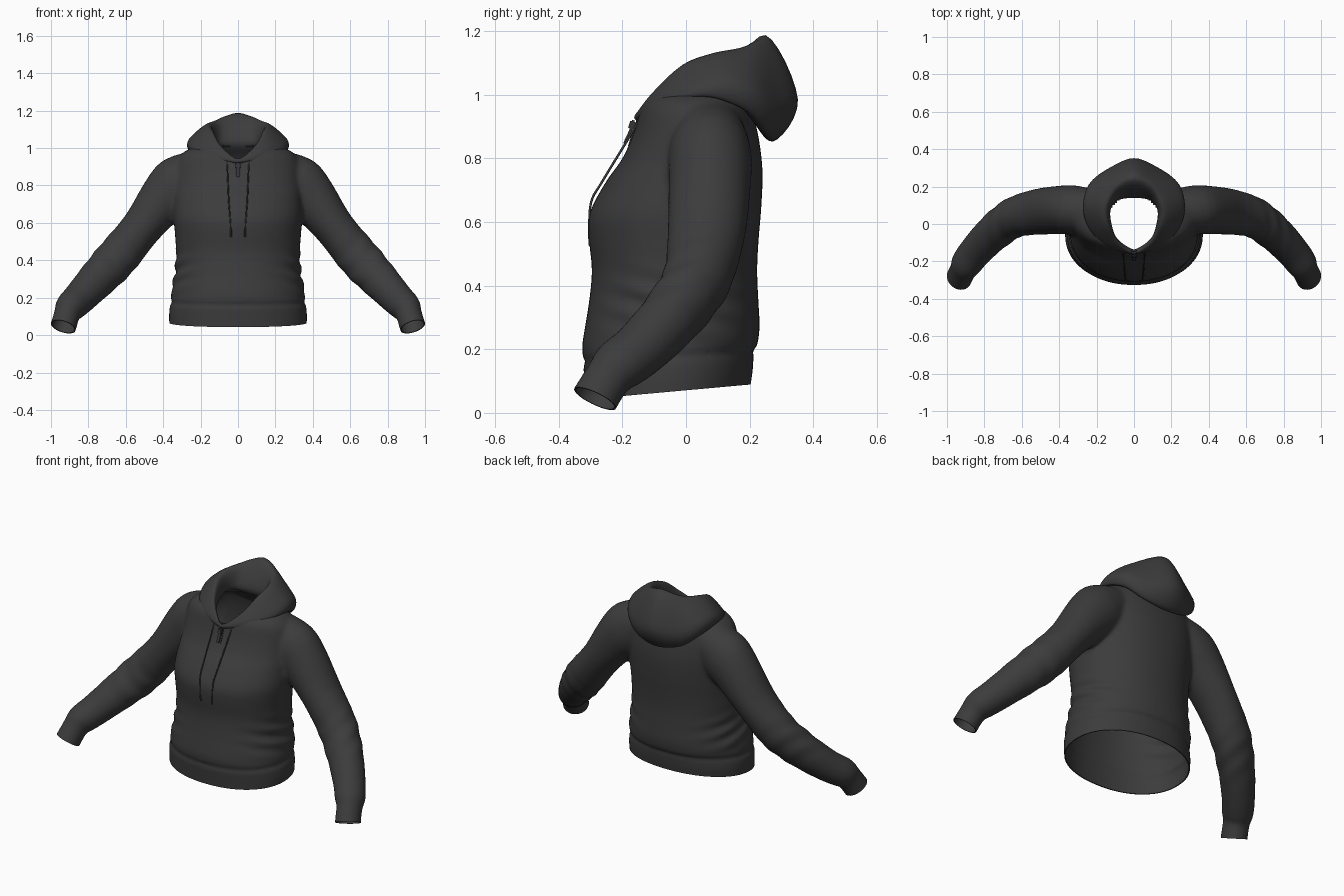
import bpy, bmesh, math
from mathutils import Vector

if "Cube" in bpy.data.objects:
    bpy.data.objects.remove(bpy.data.objects["Cube"])


def material(name, rgb):
    m = bpy.data.materials.new(name)
    m.diffuse_color = (*rgb, 1)
    m.use_nodes = True
    m.node_tree.nodes["Principled BSDF"].inputs["Base Color"].default_value = m.diffuse_color
    return m


FABRIC = material("charcoal fabric", (0.045, 0.045, 0.045))
TRIM = material("dark trim", (0.035, 0.035, 0.037))


def spline(keys, steps, cyclic=False):
    """Smooth curve through the keys (any number of dimensions)."""
    n, out = len(keys), []
    at = (lambda i: keys[i % n]) if cyclic else (lambda i: keys[max(0, min(n - 1, i))])
    for i in range(n if cyclic else n - 1):
        p0, p1, p2, p3 = (Vector(at(i + k)) for k in (-1, 0, 1, 2))
        for s in range(steps):
            t = s / steps
            out.append(0.5 * (2 * p1 + (p2 - p0) * t + (2 * p0 - 5 * p1 + 4 * p2 - p3) * t ** 2
                              + (3 * p1 - p0 - 3 * p2 + p3) * t ** 3))
    if not cyclic:
        out.append(Vector(keys[-1]))
    return out


def loft(bm, rings, cyclic=False):
    """Skin a row of closed rings; ends are capped unless the row is cyclic."""
    rows = [[bm.verts.new(p) for p in r] for r in rings]
    n = len(rows[0])
    for i in range(len(rows) if cyclic else len(rows) - 1):
        a, b = rows[i], rows[(i + 1) % len(rows)]
        for j in range(n):
            bm.faces.new((a[j], a[(j + 1) % n], b[(j + 1) % n], b[j]))
    if not cyclic:
        bm.faces.new(rows[0])
        bm.faces.new(rows[-1])


def add_object(name, data, mat):
    ob = bpy.data.objects.new(name, data)
    bpy.context.collection.objects.link(ob)
    data.materials.clear()
    data.materials.append(mat)
    return ob


def mesh_from(bm, name):
    me = bpy.data.meshes.new(name)
    bm.to_mesh(me)
    bm.free()
    return me


def finish(ob, angle=50):
    bpy.ops.object.select_all(action='DESELECT')
    ob.select_set(True)
    bpy.context.view_layer.objects.active = ob
    bpy.ops.object.convert(target='MESH')
    bpy.ops.object.shade_smooth_by_angle(angle=math.radians(angle))


# Torso rings: height, half width, front y, back y
TORSO = [(-.10, .36, -.31, .19), (.06, .368, -.317, .20), (.13, .368, -.322, .21),
         (.18, .36, -.325, .213), (.21, .358, -.327, .224), (.27, .35, -.318, .232),
         (.35, .335, -.305, .228), (.45, .332, -.296, .224), (.55, .338, -.306, .229),
         (.63, .345, -.303, .236), (.73, .342, -.25, .241), (.80, .34, -.20, .238),
         (.88, .335, -.165, .226), (.94, .322, -.148, .21), (.975, .295, -.135, .195),
         (1.0, .25, -.105, .175), (1.015, .18, -.06, .14), (1.02, .09, -.01, .09)]
# Sleeve rings: centre x, y, z, radius across, radius in height
SLEEVE = [(.20, .07, .89, .11, .11), (.31, .075, .815, .13, .15), (.39, .075, .735, .13, .137),
          (.515, .065, .575, .123, .109), (.628, .04, .435, .109, .113),
          (.70, -.005, .355, .101, .110), (.775, -.07, .275, .095, .10),
          (.85, -.15, .195, .088, .089), (.897, -.213, .148, .085, .082),
          (.913, -.242, .115, .074, .070), (.934, -.286, .045, .074, .070),
          (.958, -.323, -.03, .074, .070)]


def torso_ring(row):
    z, w, f, b = row
    pts = []
    for k in range(48):
        c, s = math.cos(k * math.tau / 48), math.sin(k * math.tau / 48)
        pts.append(((math.copysign(abs(c) ** .93, c)) * w,
                    (f + b) / 2 + math.copysign(abs(s) ** .93, s) * (b - f) / 2, z))
    return pts


def sleeve_rings(side):
    path = spline(SLEEVE, 3)
    rings = []
    for i, p in enumerate(path):
        a, b = path[max(i - 1, 0)], path[min(i + 1, len(path) - 1)]
        t = (Vector(b[:3]) - Vector(a[:3])).normalized()
        u = Vector((0, 1, 0))
        u = (u - t * u.dot(t)).normalized()
        v = t.cross(u)
        ring = []
        for k in range(32):
            ang = k * math.tau / 32
            q = Vector(p[:3]) + u * math.cos(ang) * p[3] + v * math.sin(ang) * p[4]
            ring.append((q.x * side, q.y, q.z))
        rings.append(ring)
    return rings


# Body: torso and sleeves fused into one smooth skin
bm = bmesh.new()
loft(bm, [torso_ring(r) for r in spline(TORSO, 3)])
for side in (1, -1):
    loft(bm, sleeve_rings(side))
bmesh.ops.recalc_face_normals(bm, faces=bm.faces)
body = add_object("hoodie_body", mesh_from(bm, "body_blank"), FABRIC)
rm = body.modifiers.new("fuse", 'REMESH')
rm.mode, rm.voxel_size = 'VOXEL', 0.012
sm = body.modifiers.new("relax", 'SMOOTH')
sm.factor, sm.iterations = 0.5, 8
finish(body)

bm = bmesh.new()
bm.from_mesh(body.data)


def cut(point, normal, inside):
    """Open the skin along a plane, only among the faces picked by the rule."""
    faces = [f for f in bm.faces if inside(f.calc_center_median())]
    geom = set(faces)
    for f in faces:
        geom.update(f.edges)
        geom.update(f.verts)
    bmesh.ops.bisect_plane(bm, geom=list(geom), plane_co=point, plane_no=normal, clear_outer=True)


# Hem and cuff openings
cut((0, 0, .071), (0, .09, -1), lambda c: abs(c.x) < .5 and c.z < .3)
for side in (1, -1):
    cut((.934 * side, -.286, .045), (.28 * side, -.42, -.86),
        lambda c: c.x * side > .7 and c.z < .2)


# Neck opening: an oval hole hidden beneath the hood
def in_neck(c):
    return c.z > .935 and (c.x / .155) ** 2 + (c.y / .15) ** 2 < 1


bmesh.ops.delete(bm, geom=[f for f in bm.faces if in_neck(f.calc_center_median())],
                 context='FACES')

# Seam grooves at the hem band and cloth folds at waist and elbow
bm.normal_update()
shift = []
for v in bm.verts:
    x, y, z = abs(v.co.x), v.co.y, v.co.z
    d = 0
    if x < .42:
        d -= .006 * math.exp(-((z - .18 - .06 * y) / .012) ** 2)
        d += (.007 * math.exp(-((z - .34) / .09) ** 2) * min(1, (x / .32) ** 4)
              * math.sin(75 * z + 20 * y + 2 * v.co.x))
    elbow = (v.co - Vector((math.copysign(.69, v.co.x), .0, .37))).length
    d += .005 * math.exp(-(elbow / .13) ** 2) * math.sin(45 * (x - z) + 14 * y)
    shift.append((v, v.normal * d))
for v, off in shift:
    v.co += off
bm.to_mesh(body.data)
bm.free()
so = body.modifiers.new("cloth", 'SOLIDIFY')
so.thickness, so.offset = 0.006, -1
finish(body)

# Lowered hood: sections from the front to the back (seam, base, bulge, rim, lining)
HOOD = [
    (.02, -.135, .91, .025, -.155, .925, .025, -.157, .938, .022, -.147, .95, .02, -.13, .925),
    (.11, -.085, .94, .14, -.118, .945, .138, -.114, .985, .098, -.09, 1.02, .092, -.075, .97),
    (.18, -.01, .98, .225, -.045, .98, .222, -.02, 1.03, .14, -.01, 1.095, .122, .00, 1.00),
    (.22, .08, 1.00, .268, .07, .998, .257, .10, 1.055, .152, .08, 1.13, .13, .07, 1.02),
    (.19, .15, .98, .232, .195, .952, .232, .21, 1.03, .12, .17, 1.148, .105, .115, 1.03),
    (.12, .18, .96, .14, .25, .882, .145, .29, .98, .07, .225, 1.17, .06, .135, 1.04),
    (0, .19, .955, 0, .272, .853, 0, .352, .985, 0, .25, 1.188, 0, .14, 1.045)]
mirrored = [[-c if i % 3 == 0 else c for i, c in enumerate(k)] for k in HOOD[5::-1]]
rings = []
for row in spline(HOOD + mirrored, 6, cyclic=True):
    rings.append(spline([row[i:i + 3] for i in range(0, 15, 3)], 6, cyclic=True))
bm = bmesh.new()
loft(bm, rings, cyclic=True)
bmesh.ops.recalc_face_normals(bm, faces=bm.faces)
finish(add_object("hood", mesh_from(bm, "hood"), FABRIC), 60)


def cord(name, pts, radius, mat):
    cu = bpy.data.curves.new(name, 'CURVE')
    cu.dimensions = '3D'
    cu.bevel_depth, cu.bevel_resolution, cu.use_fill_caps = radius, 2, True
    path = spline(pts, 6)
    sp = cu.splines.new('POLY')
    sp.points.add(len(path) - 1)
    for q, p in zip(sp.points, path):
        q.co = (*p, 1)
    finish(add_object(name, cu, mat))


# Drawstrings with thicker tips
for side, label in ((1, "left"), (-1, "right")):
    cord(label + "_drawstring", [(.062 * side, -.135, .955), (.057 * side, -.165, .89),
         (.05 * side, -.262, .73), (.045 * side, -.299, .66), (.038 * side, -.304, .56)],
         .0038, FABRIC)
    cord(label + "_drawstring_tip", [(.038 * side, -.304, .565), (.037 * side, -.301, .525)],
         .005, TRIM)


def box(name, loc, size, tilt, mat):
    b = bmesh.new()
    bmesh.ops.create_cube(b, size=1)
    bmesh.ops.scale(b, vec=size, verts=b.verts)
    bmesh.ops.bevel(b, geom=b.edges[:], offset=min(size) * .25, segments=2, affect='EDGES')
    ob = add_object(name, mesh_from(b, name), mat)
    ob.location, ob.rotation_euler.x = loc, math.radians(tilt)


# Short zip with slider and pull tab
box("zip_strip", (0, -.160, .89), (.03, .012, .115), -18, TRIM)
box("zip_slider", (0, -.170, .905), (.026, .018, .032), -18, TRIM)
box("zip_pull", (0, -.184, .868), (.018, .008, .05), -25, TRIM)
